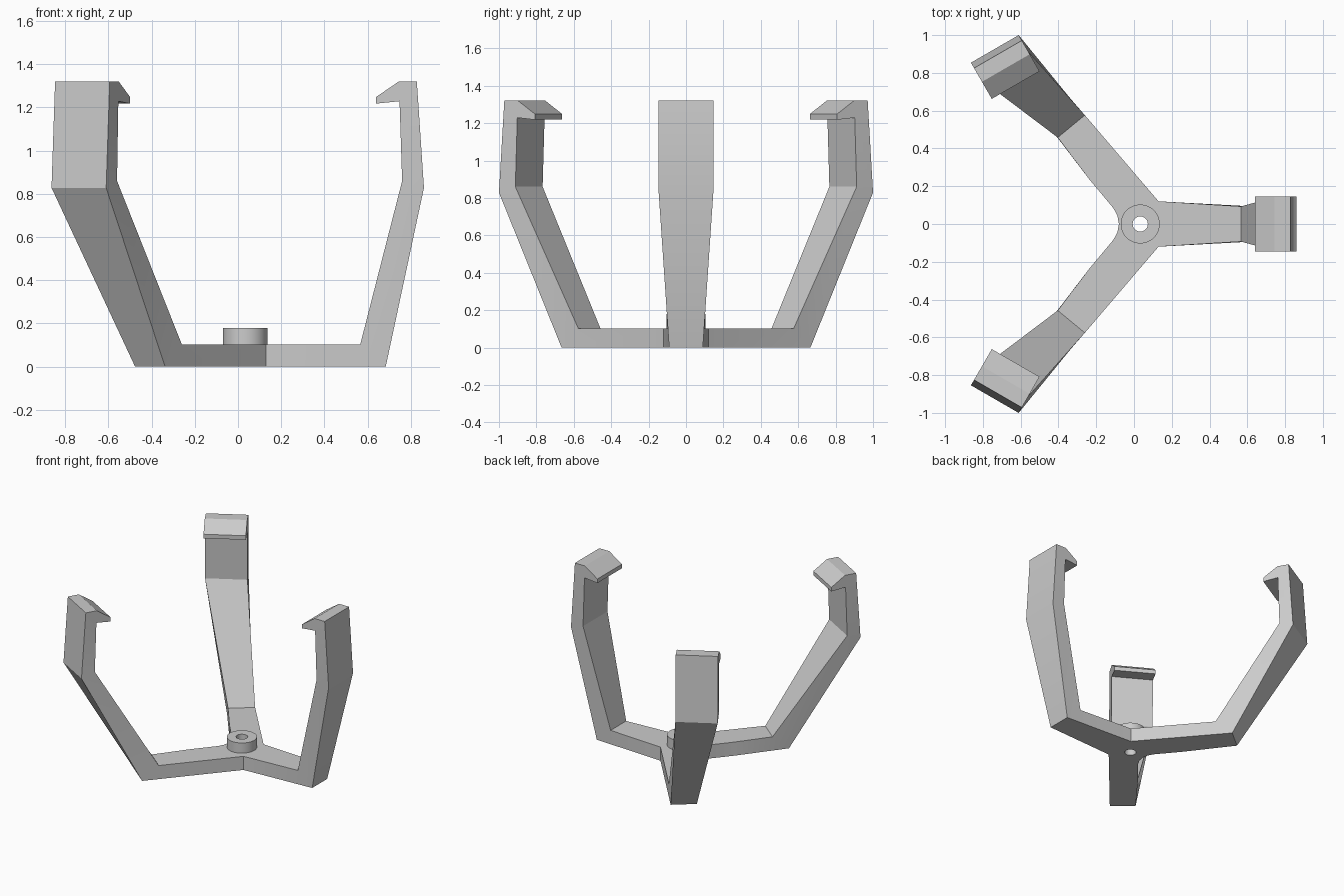
import bpy
import bmesh
from math import radians, sin, cos
from mathutils import Vector

old = bpy.data.objects.get("Cube")
if old:
    bpy.data.objects.remove(old)

grey = bpy.data.materials.new("light grey")
grey.use_nodes = True
COLOR = (0.6, 0.6, 0.6, 1)
grey.diffuse_color = COLOR
grey.node_tree.nodes["Principled BSDF"].inputs["Base Color"].default_value = COLOR

HUB = Vector((0.033, 0, 0))
FLOOR, PLATE_TOP = 0.0, 0.103


def make_object(name, bm):
    bmesh.ops.recalc_face_normals(bm, faces=bm.faces)
    mesh = bpy.data.meshes.new(name)
    bm.to_mesh(mesh)
    bm.free()
    mesh.materials.append(grey)
    obj = bpy.data.objects.new(name, mesh)
    bpy.context.collection.objects.link(obj)
    return obj


def cylinder(name, radius, z0, z1):
    bm = bmesh.new()
    bmesh.ops.create_cone(bm, cap_ends=True, segments=48, radius1=radius,
                          radius2=radius, depth=z1 - z0)
    bmesh.ops.translate(bm, verts=bm.verts, vec=HUB + Vector((0, 0, (z0 + z1) / 2)))
    return make_object(name, bm)


def smooth(obj):
    bpy.ops.object.select_all(action='DESELECT')
    obj.select_set(True)
    bpy.context.view_layer.objects.active = obj
    bpy.ops.object.shade_smooth_by_angle(angle=radians(30))


def place(centre, angle, inset, half, z):
    """Right and left points across an arm, inset toward the hub."""
    a = radians(angle)
    out, side = Vector((cos(a), sin(a), 0)), Vector((-sin(a), cos(a), 0))
    mid = Vector((*centre, z)) - out * inset
    return mid - side * half, mid + side * half


# Clamp head profile: inset from the outer knee, height
HEAD = [(0, 0.828), (0.033, 1.32), (0.117, 1.32), (0.221, 1.249),
        (0.221, 1.218), (0.113, 1.229), (0.101, 0.86)]


def add_arm(bm, foot, foot_angle, knee, knee_angle):
    pairs = [place(foot, foot_angle, 0, 0.09, FLOOR)]
    pairs += [place(knee, knee_angle, inset, 0.146, z) for inset, z in HEAD]
    pairs.append(place(foot, foot_angle, 0.118, 0.093, PLATE_TOP))
    sides = [[bm.verts.new(p[s]) for p in pairs] for s in (0, 1)]
    right, left = sides
    # Strip around the profile; the foot end stays open to join the base
    for i in range(len(pairs) - 1):
        bm.faces.new((right[i], right[i + 1], left[i + 1], left[i]))
    for s in sides:
        bm.faces.new((s[0], s[1], s[-2], s[-1]))
        bm.faces.new(s[1:-1])
    # Crisp fold on the inside of the knee
    bm.edges.get((right[-2], left[-2])).smooth = False
    return [(right[0], right[-1]), (left[0], left[-1])]


# Frame: three arms joined by a flat base
bm = bmesh.new()


def base_points(points):
    return [(bm.verts.new((x, y, FLOOR)), bm.verts.new((x, y, PLATE_TOP)))
            for x, y in points]


foot, knee = Vector((-0.407, 0.608)), Vector((-0.737, 0.927))
flip = Vector((1, -1))
notch = [(-0.238, 0.238), (-0.11, 0.085), (-0.088, 0.045), (-0.08, 0)]
notch += [(x, -y) for x, y in reversed(notch[:-1])]

ring = add_arm(bm, (0.684, 0), 0, (0.861, 0), 0)
ring += base_points([(0.13, 0.12)])
ring += add_arm(bm, foot, 129.5, knee, 120)
ring += base_points(notch)
ring += add_arm(bm, foot * flip, -129.5, knee * flip, -120)
ring += base_points([(0.13, -0.12)])
bm.faces.new([low for low, high in ring])
bm.faces.new([high for low, high in ring])
for (a, b), (c, d) in zip(ring, ring[1:] + ring[:1]):
    if not bm.edges.get((a, c)).is_boundary:
        continue
    bm.faces.new((a, c, d, b))
frame = make_object("frame", bm)

# Hub boss with a bore through boss and base
boss = cylinder("hub_boss", 0.103, 0.09, 0.18)
cutter = cylinder("bore_cutter", 0.04, -0.1, 0.4)
cutter.hide_render = True

for obj in (frame, boss):
    mod = obj.modifiers.new("bore", 'BOOLEAN')
    mod.operation = 'DIFFERENCE'
    mod.solver = 'EXACT'
    mod.object = cutter
    bpy.ops.object.select_all(action='DESELECT')
    obj.select_set(True)
    bpy.context.view_layer.objects.active = obj
    bpy.ops.object.modifier_apply(modifier=mod.name)
    smooth(obj)
bpy.data.objects.remove(cutter)
